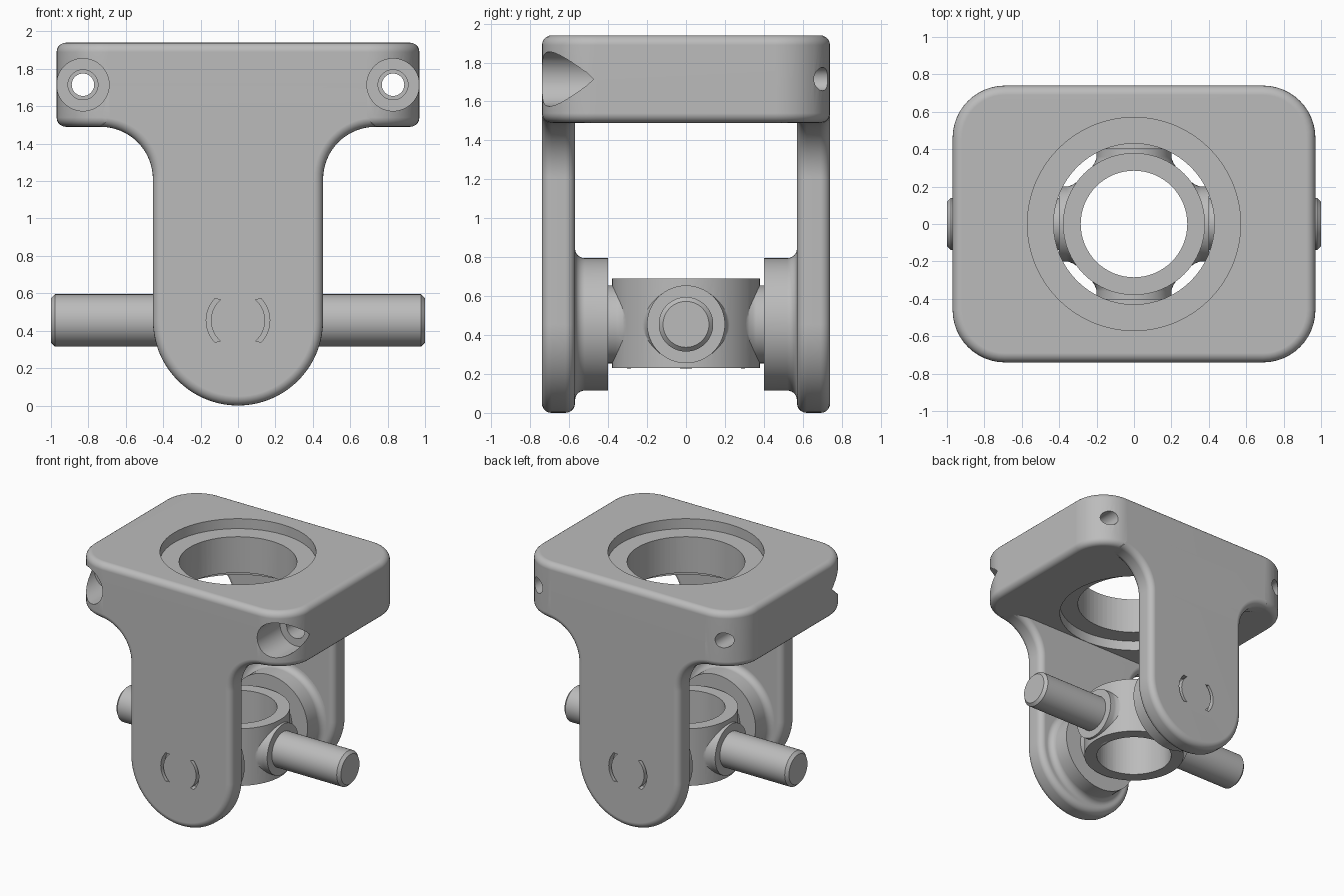
import bpy, bmesh
from math import radians, cos, sin, sqrt
from mathutils import Vector, Matrix

if "Cube" in bpy.data.objects:
    bpy.data.objects.remove(bpy.data.objects["Cube"], do_unlink=True)

# one plain grey material
GREY = (0.5, 0.5, 0.5, 1)
grey = bpy.data.materials.new("plain grey")
grey.use_nodes = True
grey.diffuse_color = GREY
grey.node_tree.nodes["Principled BSDF"].inputs["Base Color"].default_value = GREY

PIVOT = 0.455          # height of the pivot axes
LEG_IN, LEG_OUT = 0.57, 0.741
UPRIGHT = Matrix.Rotation(radians(90), 4, 'X')   # profile (x, y) becomes (x, z)


def arc(cx, cy, r, a0, a1, n=16):
    steps = [radians(a0 + (a1 - a0) * i / n) for i in range(n + 1)]
    return [(cx + r * cos(a), cy + r * sin(a)) for a in steps]


def finish(name, bm):
    bmesh.ops.recalc_face_normals(bm, faces=bm.faces)
    mesh = bpy.data.meshes.new(name)
    bm.to_mesh(mesh)
    bm.free()
    mesh.materials.append(grey)
    ob = bpy.data.objects.new(name, mesh)
    bpy.context.collection.objects.link(ob)
    return ob


def prism(name, points, low, high, bevel=0, matrix=None):
    """Extrude a closed outline, optionally rounding both rims."""
    bm = bmesh.new()
    base = bm.faces.new([bm.verts.new((x, y, low)) for x, y in points])
    out = bmesh.ops.extrude_face_region(bm, geom=[base], use_keep_orig=True)
    top = [v for v in out["geom"] if isinstance(v, bmesh.types.BMVert)]
    bmesh.ops.translate(bm, verts=top, vec=(0, 0, high - low))
    bmesh.ops.recalc_face_normals(bm, faces=bm.faces)
    if bevel:
        rims = [e for e in bm.edges if abs(e.verts[0].co.z - e.verts[1].co.z) < 1e-5]
        bmesh.ops.bevel(bm, geom=rims, offset=bevel, segments=5, profile=0.5,
                        affect='EDGES', clamp_overlap=False)
    if matrix:
        bm.transform(matrix)
    return finish(name, bm)


def lathe(name, profile, axis=(0, 0, 1), at=(0, 0, 0), steps=64):
    """Turn a (radius, height) profile around an axis."""
    bm = bmesh.new()
    vs = [bm.verts.new((r, 0, h)) for r, h in profile]
    es = [bm.edges.new(pair) for pair in zip(vs, vs[1:])]
    bmesh.ops.spin(bm, geom=vs + es, cent=(0, 0, 0), axis=(0, 0, 1),
                   angle=radians(360), steps=steps, use_duplicate=False)
    bmesh.ops.remove_doubles(bm, verts=bm.verts, dist=1e-5)
    turn = Vector((0, 0, 1)).rotation_difference(Vector(axis)).to_matrix().to_4x4()
    bm.transform(Matrix.Translation(at) @ turn)
    return finish(name, bm)


def rod(name, r, low, high, axis=(0, 0, 1), at=(0, 0, 0)):
    return lathe(name, [(0, low), (r, low), (r, high), (0, high)], axis, at)


def combine(ob, other, operation):
    mod = ob.modifiers.new("join", 'BOOLEAN')
    mod.operation, mod.solver, mod.object = operation, 'EXACT', other
    bpy.context.view_layer.objects.active = ob
    bpy.ops.object.modifier_apply(modifier=mod.name)
    bpy.data.objects.remove(other, do_unlink=True)


def smooth(ob):
    bpy.ops.object.select_all(action='DESELECT')
    ob.select_set(True)
    bpy.context.view_layer.objects.active = ob
    bpy.ops.object.shade_smooth_by_angle(angle=radians(32))
    mod = ob.modifiers.new("even shading", 'WEIGHTED_NORMAL')
    mod.keep_sharp = True


# top block with rounded corners and rims
corners = [(1, 1, 0), (-1, 1, 90), (-1, -1, 180), (1, -1, 270)]
outline = [p for sx, sy, a in corners
           for p in arc(sx * 0.69, sy * 0.46, 0.28, a, a + 90, 12)]
bracket = prism("bracket", outline, 1.49, 1.94, 0.05)

# legs with filleted shoulders, and the round pivot bosses inside them
leg_outline = (arc(0, PIVOT, 0.455, 180, 360, 40)
               + arc(0.735, 1.21, 0.28, 180, 90)
               + [(0.735, 1.72), (-0.735, 1.72)]
               + arc(-0.735, 1.21, 0.28, 90, 0))
boss_profile = ([(0, 0.40), (0.34, 0.40)]
                + arc(0.39, 0.52, 0.05, 180, 90, 6)
                + [(0.39, 0.62), (0, 0.62)])
for side in (-1, 1):
    span = sorted((side * LEG_IN, side * LEG_OUT))
    combine(bracket, prism("leg", leg_outline, *span, 0.05, UPRIGHT), 'UNION')
    combine(bracket, lathe("pivot_boss", boss_profile, (0, side, 0), (0, 0, PIVOT)), 'UNION')

# stepped round opening through the block, recessed above and below
for r, low, high in ((0.43, 1.3, 2.1), (0.57, 1.86, 2.1), (0.568, 1.3, 1.57)):
    if low < 1.4:
        low = 1.48
    combine(bracket, rod("opening", r, low, high), 'DIFFERENCE')

# stepped screw holes from front to back
screw = [(0, -0.9), (0.14, -0.9), (0.14, -0.45), (0.08, -0.45),
         (0.08, 0), (0.06, 0), (0.06, 0.9), (0, 0.9)]
for side in (-1, 1):
    combine(bracket, lathe("screw_hole", screw, (0, 1, 0), (side * 0.829, 0, 1.715), 48),
            'DIFFERENCE')

# pairs of curved slots on the outer leg faces
for face in (-1, 1):
    for middle in (0, 180):
        slot = (arc(0, PIVOT, 0.17, middle - 43, middle + 43, 12)
                + arc(0, PIVOT, 0.145, middle + 50, middle - 50, 12))
        span = sorted((face * 0.69, face * 0.8))
        combine(bracket, prism("slot", slot, *span, 0, UPRIGHT), 'DIFFERENCE')
smooth(bracket)

# cross ring with four flared bosses
ring = rod("cross_ring", 0.38, 0.23, 0.69)
flare = [(0, 0.2), (0.228, 0.2), (0.228, 0.30), (0.212, 0.325),
         (0.203, 0.345), (0.2, 0.36), (0.2, 0.40), (0, 0.40)]
directions = [(1, 0, 0), (-1, 0, 0), (0, 1, 0), (0, -1, 0)]
for axis in directions:
    combine(ring, lathe("ring_boss", flare, axis, (0, 0, PIVOT)), 'UNION')
combine(ring, rod("bore", 0.285, 0.1, 0.8), 'DIFFERENCE')
smooth(ring)

# pins: long exposed ones to the sides, short hidden ones into the legs
for axis, label, end in zip(directions, ("left", "right", "back", "front"),
                            (1.0, 1.0, 0.5, 0.5)):
    pin = [(0, 0.33), (0.14, 0.33), (0.14, end - 0.022), (0.118, end), (0, end)]
    smooth(lathe(label + "_pin", pin, axis, (0, 0, PIVOT)))
